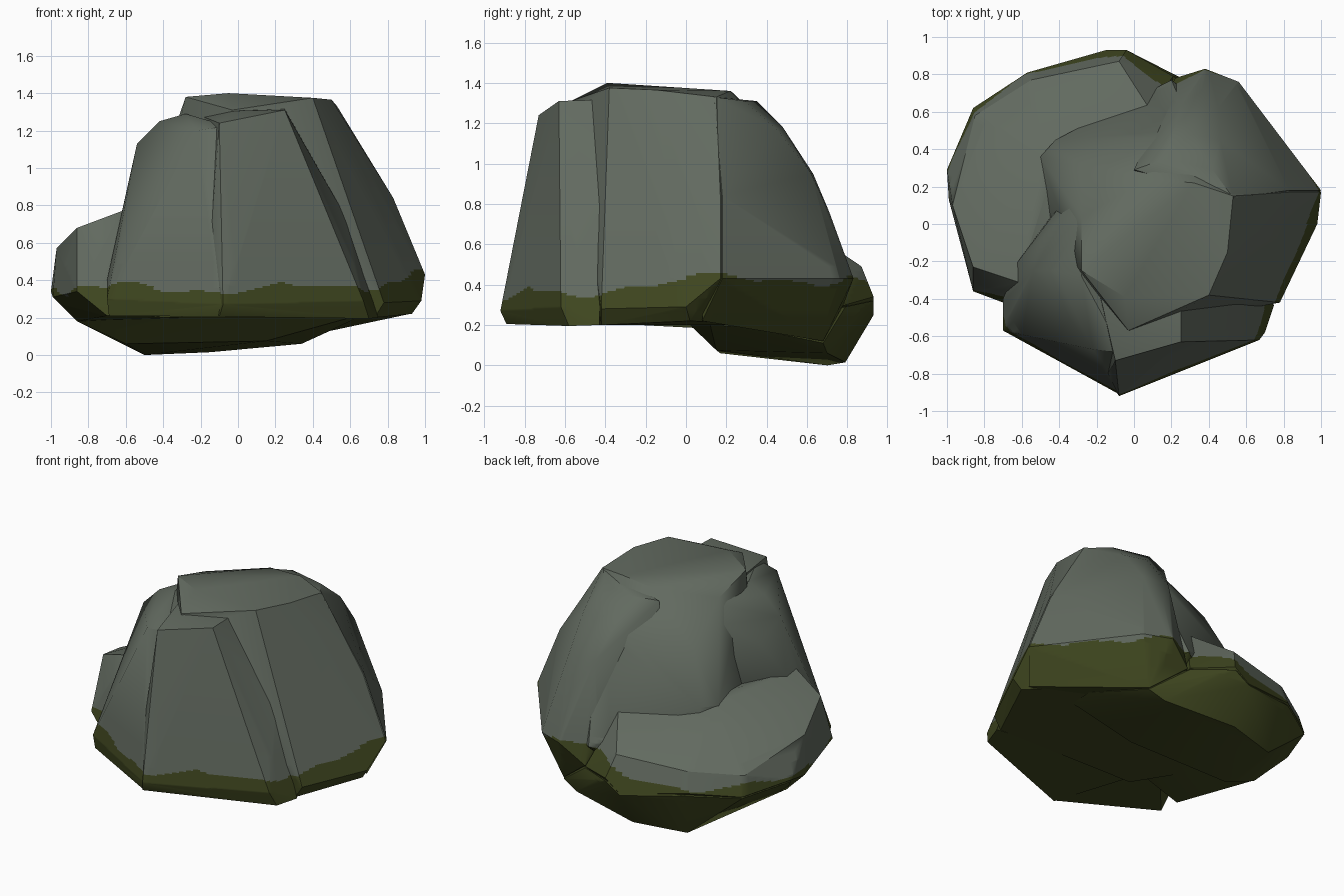
import bpy, bmesh, math


def material(name, col):
    m = bpy.data.materials.new(name)
    m.diffuse_color = (*col, 1)
    return m


STONE = material("grey stone", (0.122, 0.144, 0.116))
MOSS = material("dark green moss", (0.050, 0.062, 0.014))


def moss_height(x, y):
    # wavy upper limit of the moss, higher on the back right
    a = math.atan2(y, x)
    return (0.355 + 0.075 * max(0, math.cos(a - 0.7))
            + 0.025 * math.sin(5 * a + 1.0) + 0.014 * math.sin(13 * a))


def cut(bm, co, no, lo=-9, hi=9):
    faces = [f for f in bm.faces if lo < f.calc_center_median().z < hi]
    edges = {e for f in faces for e in f.edges}
    verts = {v for f in faces for v in f.verts}
    bmesh.ops.bisect_plane(bm, geom=list(verts) + list(edges) + faces,
                           dist=1e-5, plane_co=co, plane_no=no)


def chunk(name, pts):
    bm = bmesh.new()
    for p in pts:
        bm.verts.new(p)
    r = bmesh.ops.convex_hull(bm, input=bm.verts[:])
    junk = {g for g in r["geom_interior"] + r["geom_unused"]
            if isinstance(g, bmesh.types.BMVert)}
    bmesh.ops.delete(bm, geom=list(junk), context='VERTS')
    bmesh.ops.dissolve_limit(bm, angle_limit=math.radians(3),
                             verts=bm.verts[:], edges=bm.edges[:])
    bmesh.ops.recalc_face_normals(bm, faces=bm.faces[:])
    # fine cuts in the moss band, so the colour edge can wander
    for i in range(21):
        cut(bm, (0, 0, 0.27 + 0.011 * i), (0, 0, 1))
    for i in range(60):
        a = math.radians(3 * i)
        cut(bm, (0, 0, 0), (math.sin(a), -math.cos(a), 0), 0.27, 0.49)
    me = bpy.data.meshes.new(name)
    for f in bm.faces:
        c = f.calc_center_median()
        f.smooth = True
        f.material_index = int(c.z < moss_height(c.x, c.y))
    bm.to_mesh(me)
    bm.free()
    me.materials.append(STONE)
    me.materials.append(MOSS)
    me.set_sharp_from_angle(angle=math.radians(33))
    ob = bpy.data.objects.new(name, me)
    bpy.context.collection.objects.link(ob)
    return ob


# tall central mass with the domed cap
chunk("main_rock", [
    (-.28, .04, 1.30), (-.29, .33, 1.06), (-.28, -.25, 1.38),
    (-.05, -.39, 1.40), (-.03, -.57, 1.31), (.24, -.47, 1.32),
    (.40, -.38, 1.375), (.50, -.15, 1.365), (.53, .15, 1.33),
    (.08, .24, 1.345), (.32, .22, 1.36), (.12, .46, 1.10), (.25, .50, 1.08),
    (.83, .17, .84), (-.50, .36, .74), (-.42, .45, .74), (.09, .61, .74),
    (.26, .63, .80), (.20, .77, .43),
    (-.40, .08, .80), (1.0, .17, .43), (.98, 0, .29), (.93, .02, .22),
    (.78, -.42, .28), (.73, -.42, .2), (-.55, 0, .2), (-.4, .4, .2),
    (.1, .55, .2), (.6, .4, .2), (-.3, -.4, .2)])

# steep slab on the front
chunk("front_slab", [
    (-.10, -.73, 1.24), (.25, -.63, 1.31), (.25, -.46, 1.315),
    (-.03, -.56, 1.305), (-.14, -.80, .69), (-.08, -.92, .27),
    (.19, -.80, .25), (.67, -.62, .29), (.70, -.58, .195),
    (-.10, -.89, .205), (.75, -.43, .2), (.48, -.62, .75),
    (.57, -.41, .75), (-.3, -.3, .21), (-.2, -.3, 1.28)])

# lower shoulder on the front left
chunk("left_shoulder", [
    (-.28, -.28, 1.29), (-.26, .08, 1.27), (-.42, -.25, 1.25),
    (-.06, -.69, 1.225), (-.22, -.67, 1.2), (-.54, -.25, 1.13),
    (-.34, .09, 1.15), (-.40, .09, .95), (-.50, -.08, 1.0),
    (-.62, -.20, .77), (-.40, .10, .72),
    (-.60, -.43, .66), (-.12, -.785, .67), (-.70, -.40, .4),
    (-.70, -.57, .30), (-.69, -.56, .21), (-.08, -.91, .27),
    (-.09, -.885, .205), (-.2, 0, .25)])

# sloping block on the back right
chunk("back_right_block", [
    (0, .29, 1.30), (.17, .35, 1.31), (.42, .29, 1.31), (.30, .48, 1.18),
    (.46, .45, 1.17), (.25, .63, .95), (.45, .62, .95), (.36, .71, .76),
    (.38, .83, .43), (.56, .76, .43), (1.0, .18, .43), (.83, .18, .84),
    (.22, .78, .3), (.45, .68, .12), (.62, .30, .2), (.92, .08, .22),
    (0, .2, .25), (0, .3, .8), (.53, .14, 1.33)])

# low ledge wrapping the back left
chunk("back_left_ledge", [
    (-.86, -.23, .68), (-.62, -.31, .77), (-.46, .2, .77), (-.48, .36, .75),
    (.08, .62, .66), (-.08, .87, .49), (-.97, .10, .57),
    (-.85, .58, .44), (-.55, .77, .46), (-1.0, .29, .34), (-.99, .13, .31),
    (-.86, .62, .31), (-.57, .81, .33), (-.15, .93, .26), (-.04, .93, .34),
    (.21, .79, .3), (-.86, -.36, .34), (-.70, -.42, .21), (-.86, .15, .18),
    (-.3, -.3, .22), (.1, .02, .21), (.1, .6, .2), (-.5, .7, .2)])

# deepest part of the base, at the back
chunk("deep_base", [
    (-.86, .13, .18), (-.70, .03, .2), (.15, .02, .2), (.60, .12, .2),
    (-.60, .17, .06), (.15, .15, .075), (-.50, .70, 0), (-.15, .79, .015),
    (.34, .70, .06), (.45, .68, .11), (.62, .30, .19), (-1.0, .29, .33),
    (-.86, .62, .30), (-.57, .81, .31), (-.15, .93, .25), (-.04, .93, .32),
    (.21, .79, .29)])
